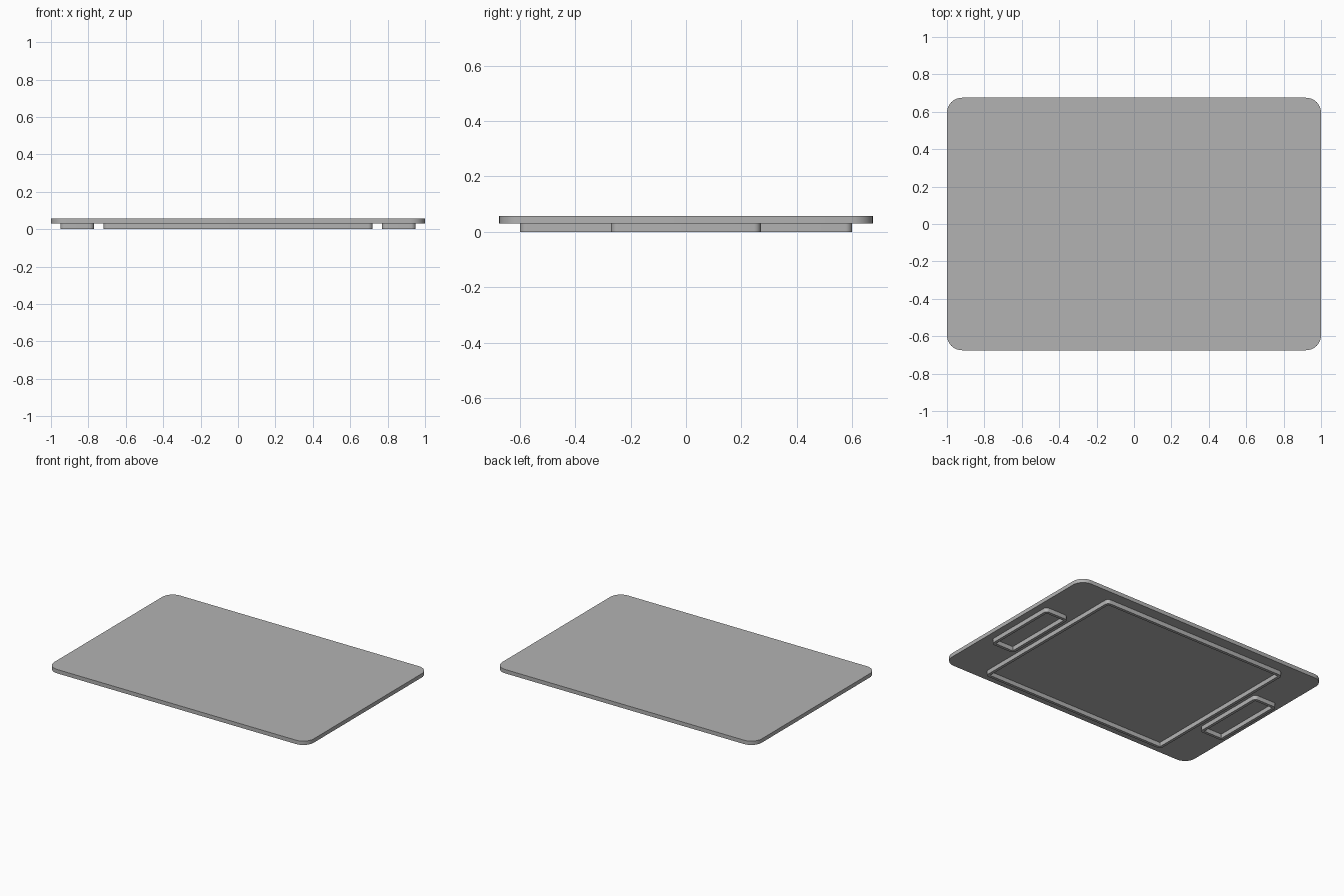
import bpy, bmesh, math

cube = bpy.data.objects.get("Cube")
if cube:
    bpy.data.objects.remove(cube, do_unlink=True)

grey = bpy.data.materials.new("plain_grey")
grey.use_nodes = True
colour = (0.45, 0.45, 0.45, 1)
grey.diffuse_color = colour
grey.node_tree.nodes["Principled BSDF"].inputs["Base Color"].default_value = colour


def outline(cx, hx, hy, r, steps=8):
    """Rounded rectangle, anticlockwise."""
    pts = []
    for q, (sx, sy) in enumerate([(1, 1), (-1, 1), (-1, -1), (1, -1)]):
        for i in range(steps + 1):
            a = (q + i / steps) * math.pi / 2
            pts.append((cx + sx * (hx - r) + r * math.cos(a),
                        sy * (hy - r) + r * math.sin(a)))
    return pts


def finish(name, bm):
    bmesh.ops.recalc_face_normals(bm, faces=bm.faces)
    mesh = bpy.data.meshes.new(name)
    bm.to_mesh(mesh)
    bm.free()
    mesh.materials.append(grey)
    obj = bpy.data.objects.new(name, mesh)
    bpy.context.collection.objects.link(obj)
    bpy.ops.object.select_all(action="DESELECT")
    obj.select_set(True)
    bpy.context.view_layer.objects.active = obj
    bpy.ops.object.shade_smooth_by_angle(angle=math.radians(30))


def slab(name, hx, hy, r, z0, z1):
    bm = bmesh.new()
    face = bm.faces.new([bm.verts.new((x, y, z0)) for x, y in outline(0, hx, hy, r)])
    top = bmesh.ops.extrude_face_region(bm, geom=[face], use_keep_orig=True)["geom"]
    for v in top:
        if isinstance(v, bmesh.types.BMVert):
            v.co.z = z1
    finish(name, bm)


def rim(name, cx, hx, hy, r, width, z0, z1):
    """Hollow rounded frame, swept from a square section."""
    outer = outline(cx, hx, hy, r)
    inner = outline(cx, hx - width, hy - width, max(r - width, 0.004))
    bm = bmesh.new()
    loops = [[bm.verts.new((x, y, z)) for x, y in pts]
             for pts, z in ((outer, z0), (outer, z1), (inner, z1), (inner, z0))]
    n = len(outer)
    for k in range(4):
        a, b = loops[k], loops[(k + 1) % 4]
        for i in range(n):
            j = (i + 1) % n
            bm.faces.new((a[i], a[j], b[j], b[i]))
    finish(name, bm)


# Lid plate
slab("lid_plate", 1.0, 0.675, 0.08, 0.03, 0.057)

# Locating rims underneath
rim("main_rim", 0, 0.72, 0.60, 0.025, 0.02, 0, 0.03)
for side, name in ((1, "left_rim"), (-1, "right_rim")):
    rim(name, side * 0.86, 0.09, 0.27, 0.025, 0.02, 0, 0.03)
